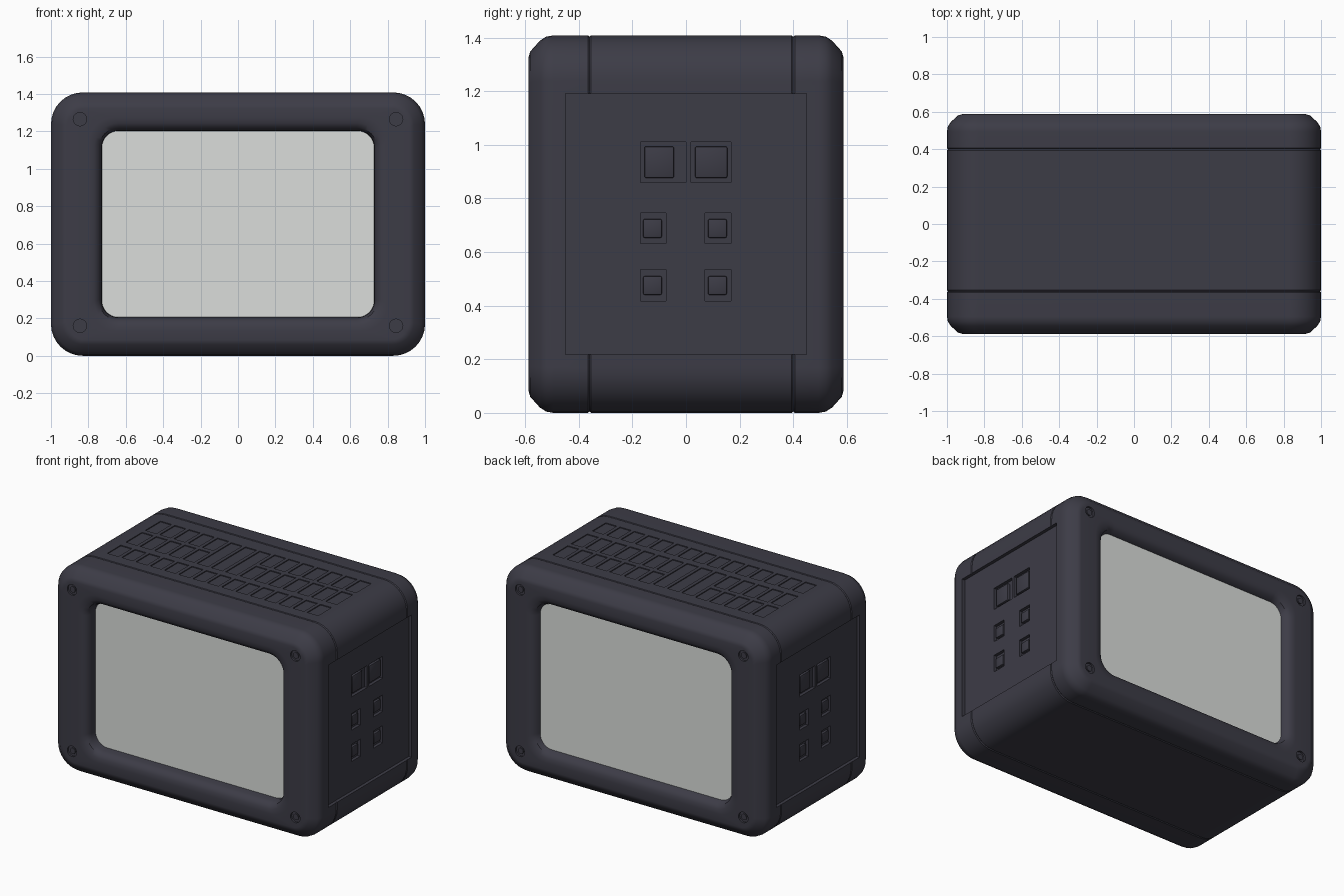
import bpy, bmesh, math
from mathutils import Matrix, Vector

if "Cube" in bpy.data.objects:
    bpy.data.objects.remove(bpy.data.objects["Cube"])

CZ = 0.704  # height of the centre


def material(name, rgb):
    m = bpy.data.materials.new(name)
    m.diffuse_color = (*rgb, 1)
    m.use_nodes = True
    m.node_tree.nodes["Principled BSDF"].inputs["Base Color"].default_value = m.diffuse_color
    return m


DARK = material("dark_casing", (0.046, 0.045, 0.062))
GLASS = material("pale_screen", (0.71, 0.73, 0.71))


def make_object(name, bm, mat):
    bmesh.ops.recalc_face_normals(bm, faces=bm.faces)
    me = bpy.data.meshes.new(name)
    bm.to_mesh(me)
    bm.free()
    ob = bpy.data.objects.new(name, me)
    me.materials.append(mat)
    bpy.context.collection.objects.link(ob)
    return ob


def smooth(ob, angle=35):
    bpy.ops.object.select_all(action='DESELECT')
    ob.select_set(True)
    bpy.context.view_layer.objects.active = ob
    bpy.ops.object.shade_smooth_by_angle(angle=math.radians(angle))


def loft(name, rings, mat, n=8):
    """Skin through rounded rectangles given as (half x, half z, radius, y)."""
    bm = bmesh.new()
    loops = []
    for hx, hz, r, y in rings:
        loop = []
        for q, (sx, sz) in enumerate([(1, 1), (-1, 1), (-1, -1), (1, -1)]):
            for i in range(n + 1):
                a = math.pi / 2 * (q + i / n)
                loop.append(bm.verts.new((sx * (hx - r) + r * math.cos(a), y,
                                          CZ + sz * (hz - r) + r * math.sin(a))))
        loops.append(loop)
    k = len(loops[0])
    for a, b in zip(loops, loops[1:]):
        for i in range(k):
            j = (i + 1) % k
            bm.faces.new((a[i], a[j], b[j], b[i]))
    bm.faces.new(loops[0])
    bm.faces.new(loops[-1])
    return make_object(name, bm, mat)


def add_box(bm, centre, size, bevel=0.0):
    """Box, with its edges optionally bevelled."""
    v = bmesh.ops.create_cube(bm, size=1, matrix=Matrix.Translation(Vector(centre))
                              @ Matrix.Diagonal((*size, 1)))['verts']
    if bevel:
        edges = list({e for w in v for e in w.link_edges})
        bmesh.ops.bevel(bm, geom=edges, offset=bevel, segments=2, profile=0.5, affect='EDGES')


def add_discs(bm, radius, depth, y):
    """Short cylinders at the four corners of both frames."""
    for s in (-1, 1):
        for x in (-0.845, 0.845):
            for z in (0.16, 1.265):
                bmesh.ops.create_cone(bm, cap_ends=True, segments=20, radius1=radius,
                                      radius2=radius, depth=depth,
                                      matrix=Matrix.Translation((x, s * y, z))
                                      @ Matrix.Rotation(math.pi / 2, 4, 'X'))


def carve(ob, bm):
    cutter = make_object("cutter", bm, DARK)
    cutter.hide_render = True
    mod = ob.modifiers.new("carve", 'BOOLEAN')
    mod.object = cutter
    mod.operation = 'DIFFERENCE'
    mod.solver = 'EXACT'
    bpy.context.view_layer.objects.active = ob
    bpy.ops.object.modifier_apply(modifier=mod.name)
    bpy.data.objects.remove(cutter)


# Casing: half profile from screen recess to seam, used for front and back
def half(screen_y, seam):
    return [(0.728, 0.498, 0.09, screen_y), (0.731, 0.501, 0.093, 0.542),
            (0.745, 0.515, 0.11, 0.570), (0.770, 0.540, 0.13, 0.585),
            (0.80, 0.57, 0.14, 0.588), (0.915, 0.619, 0.10, 0.588),
            (0.94, 0.644, 0.115, 0.581), (0.98, 0.684, 0.15, 0.545),
            (0.995, 0.699, 0.165, 0.522), (1.0, 0.704, 0.17, 0.495),
            (1.0, 0.704, 0.17, seam + 0.006), (0.995, 0.699, 0.165, seam),
            (1.0, 0.704, 0.17, seam - 0.006)]


front = [(a, b, r, -y) for a, b, r, y in half(0.495, 0.36)]
casing = loft("casing", front + half(0.530, 0.40)[::-1], DARK)

# First cuts: side panels, top grid of shallow cells, corner screw dimples
bm = bmesh.new()
for s in (-1, 1):
    add_box(bm, (s * 1.0, 0, CZ), (0.044, 0.90, 0.974))
for col in range(15):
    x = -0.756 + 0.108 * col
    rows = [(0.22, 0.165), (0.015, 0.175), (-0.20, 0.145)]
    if 5 <= col <= 7:
        rows = [(0.11, 0.37), (-0.20, 0.145)]
    for y, d in rows:
        add_box(bm, (x, y, 1.408), (0.084, d, 0.012))
add_discs(bm, 0.036, 0.03, 0.590)
carve(casing, bm)

# Second cuts: port pockets on both sides (left side is the right side turned round)
bm = bmesh.new()
for s in (-1, 1):
    for y0, y1, z0, z1 in [(-0.17, 0.0, 0.86, 1.01), (0.018, 0.168, 0.86, 1.01),
                           (-0.17, -0.075, 0.632, 0.745), (0.07, 0.168, 0.632, 0.745),
                           (-0.17, -0.075, 0.418, 0.535), (0.07, 0.168, 0.418, 0.535)]:
        add_box(bm, (s * 0.975, s * (y0 + y1) / 2, (z0 + z1) / 2),
                (0.036, y1 - y0, z1 - z0))
carve(casing, bm)
smooth(casing)
flat = casing.modifiers.new("even_shading", 'WEIGHTED_NORMAL')
flat.keep_sharp = True

# Screens front and back
for y, name in ((-0.497, "front_screen"), (0.532, "back_screen")):
    smooth(loft(name, [(0.728, 0.498, 0.088, y - 0.004), (0.728, 0.498, 0.088, y + 0.004)], GLASS))

# Port buttons
for s, name in ((1, "right_port_buttons"), (-1, "left_port_buttons")):
    bm = bmesh.new()
    for y, z, w, h in [(0.094, 0.935, 0.12, 0.118), (-0.10, 0.935, 0.11, 0.118)]:
        add_box(bm, (s * 0.962, s * y, z), (0.024, w, h), 0.006)
    for z in (0.688, 0.475):
        for y in (-0.125, 0.117):
            add_box(bm, (s * 0.962, s * y, z), (0.024, 0.07, 0.07), 0.006)
    smooth(make_object(name, bm, DARK))

# Screw heads
bm = bmesh.new()
add_discs(bm, 0.02, 0.02, 0.572)
smooth(make_object("screw_heads", bm, DARK))
